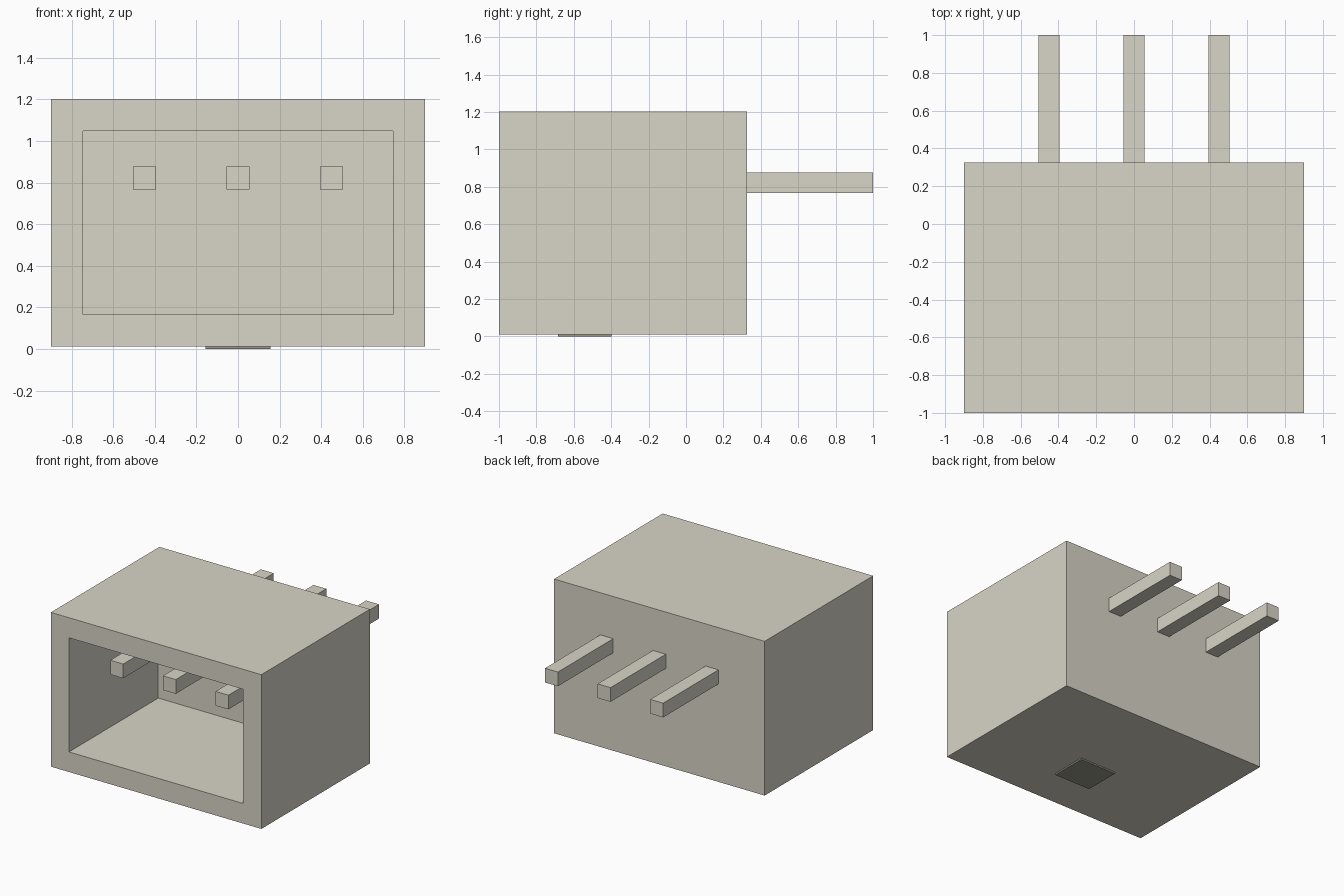
import bpy, bmesh
from mathutils import Vector

old = bpy.data.objects.get("Cube")
if old:
    bpy.data.objects.remove(old, do_unlink=True)


def make_material(name, rgb):
    mat = bpy.data.materials.new(name)
    mat.use_nodes = True
    mat.diffuse_color = (*rgb, 1)
    bsdf = next(n for n in mat.node_tree.nodes if n.type == 'BSDF_PRINCIPLED')
    bsdf.inputs["Base Color"].default_value = (*rgb, 1)
    return mat


def make_box(name, lo, hi, mat, cavity=None):
    """Box between two corners; cavity = (wall, depth) hollows it from the front."""
    lo, hi = Vector(lo), Vector(hi)
    centre = (lo + hi) / 2
    bm = bmesh.new()
    bmesh.ops.create_cube(bm, size=1)
    bmesh.ops.scale(bm, vec=hi - lo, verts=bm.verts)
    if cavity:
        wall, depth = cavity
        bm.normal_update()
        front = min(bm.faces, key=lambda f: f.calc_center_median().y)
        bmesh.ops.inset_region(bm, faces=[front], thickness=wall, use_even_offset=True)
        inner = bmesh.ops.extrude_discrete_faces(bm, faces=[front])["faces"][0]
        bmesh.ops.translate(bm, vec=(0, depth, 0), verts=inner.verts)
        bmesh.ops.recalc_face_normals(bm, faces=bm.faces)
    mesh = bpy.data.meshes.new(name)
    bm.to_mesh(mesh)
    bm.free()
    mesh.materials.append(mat)
    obj = bpy.data.objects.new(name, mesh)
    obj.location = centre
    bpy.context.collection.objects.link(obj)
    return obj


beige = make_material("warm_grey", (0.69, 0.66, 0.57))
dark = make_material("dark_warm_grey", (0.32, 0.31, 0.26))

# Housing, open at the front
make_box("housing", (-0.9, -1, 0.011), (0.9, 0.325, 1.203), beige, (0.155, 1.09))

# Three pins running through the back wall
for side, x in (("right", -0.45), ("middle", 0), ("left", 0.45)):
    make_box(f"{side}_pin", (x - 0.055, -0.838, 0.767), (x + 0.055, 1, 0.877), beige)

# Small locating block set into the floor, standing slightly proud below
make_box("bottom_key", (-0.157, -0.685, 0), (0.157, -0.397, 0.164), dark)
